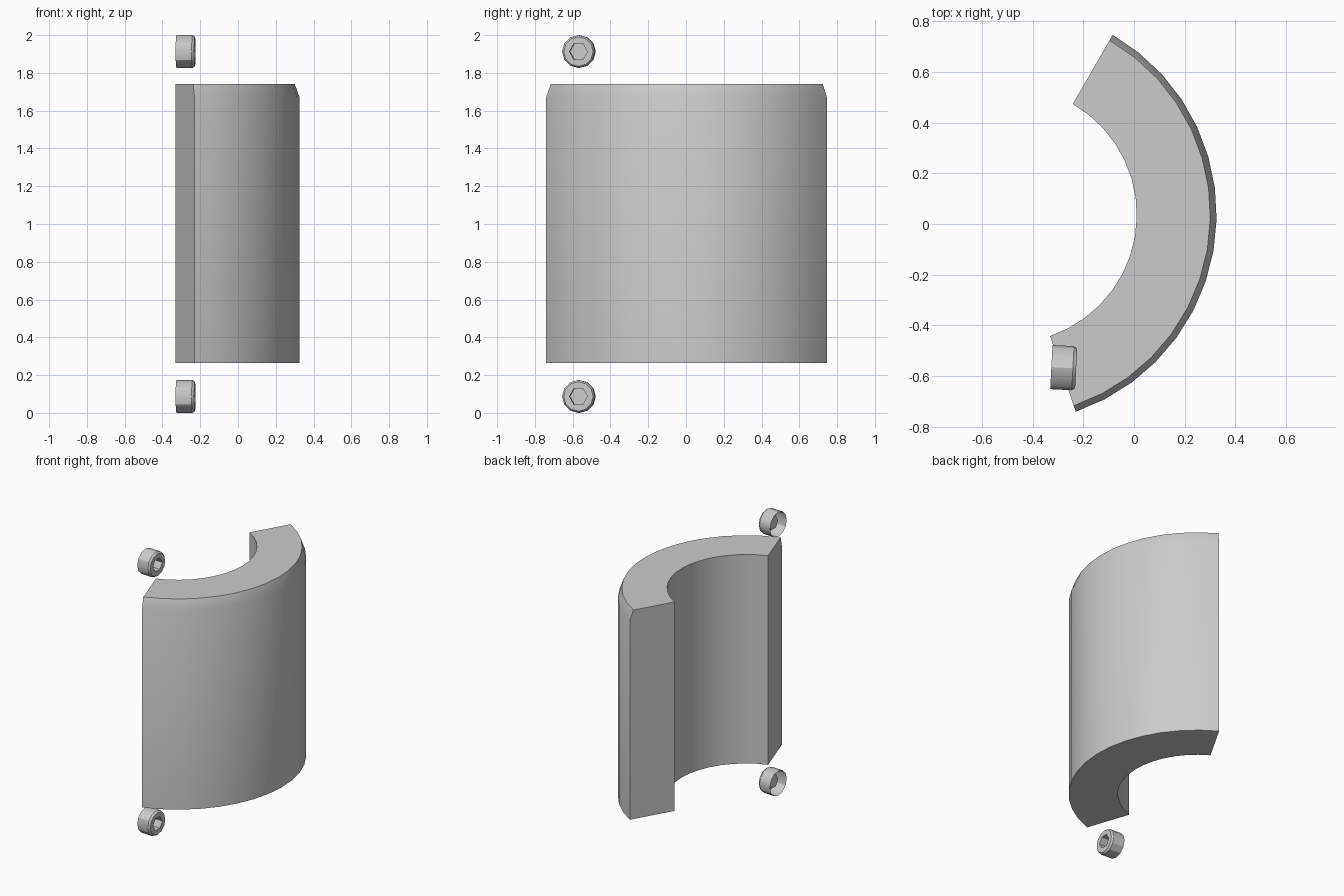
import bpy, bmesh, math
from mathutils import Matrix, Vector

cube = bpy.data.objects.get("Cube")
if cube:
    bpy.data.objects.remove(cube)

grey = bpy.data.materials.new("light grey")
grey.use_nodes = True
colour = (0.6, 0.6, 0.6, 1)
grey.diffuse_color = colour
grey.node_tree.nodes["Principled BSDF"].inputs["Base Color"].default_value = colour


def finish(bm, name, recalc=True):
    if recalc:
        bmesh.ops.recalc_face_normals(bm, faces=bm.faces)
    mesh = bpy.data.meshes.new(name)
    bm.to_mesh(mesh)
    bm.free()
    mesh.materials.append(grey)
    obj = bpy.data.objects.new(name, mesh)
    bpy.context.collection.objects.link(obj)
    bpy.ops.object.select_all(action="DESELECT")
    obj.select_set(True)
    bpy.context.view_layer.objects.active = obj
    bpy.ops.object.shade_smooth_by_angle(angle=math.radians(30))
    return obj


def bridge(bm, a, b, closed=True):
    n = len(a)
    for i in range(n if closed else n - 1):
        j = (i + 1) % n
        bm.faces.new((a[i], a[j], b[j], b[i]))


# Curved shell: a chamfered radial section swept through an arc
centre = Vector((-0.494, 0.036, 0))
section = [(0.505, 0.265), (0.82, 0.265), (0.82, 1.67), (0.795, 1.74), (0.505, 1.74)]
start, end, steps = math.radians(-71.2), math.radians(60), 15
bm = bmesh.new()
rings = []
for i in range(steps + 1):
    a = start + (end - start) * i / steps
    rings.append([bm.verts.new(centre + Vector((r * math.cos(a), r * math.sin(a), z)))
                  for r, z in section])
for a, b in zip(rings, rings[1:]):
    bridge(bm, a, b)
bm.faces.new(rings[0])
bm.faces.new(rings[-1])
finish(bm, "curved_shell")


# Socket screws: open-backed cap with a hexagonal recess in its +x face
def socket_screw(name, z):
    bm = bmesh.new()

    def ring(x, radius, sides=12):
        return [bm.verts.new((x, radius * math.cos(math.tau * i / sides),
                              radius * math.sin(math.tau * i / sides)))
                for i in range(sides)]

    def hexagon(x, radius):
        # twelve points along a six-sided outline, to match the cap
        corners = [Vector((x, radius * math.cos(math.tau * i / 6),
                           radius * math.sin(math.tau * i / 6))) for i in range(6)]
        points = []
        for i in range(6):
            points += [corners[i], (corners[i] + corners[(i + 1) % 6]) / 2]
        return [bm.verts.new(p) for p in points]

    loops = [ring(-0.049, 0.087), ring(0.036, 0.087), ring(0.049, 0.078),
             hexagon(0.049, 0.048), hexagon(-0.01, 0.048)]
    for a, b in zip(loops, loops[1:]):
        bridge(bm, a, b)
    bm.faces.new(loops[-1])
    turn = Matrix.Rotation(math.radians(-3), 4, "Z")
    bm.transform(Matrix.Translation((-0.277, -0.567, z)) @ turn)
    finish(bm, name)


socket_screw("upper_socket_screw", 1.913)
socket_screw("lower_socket_screw", 0.087)
